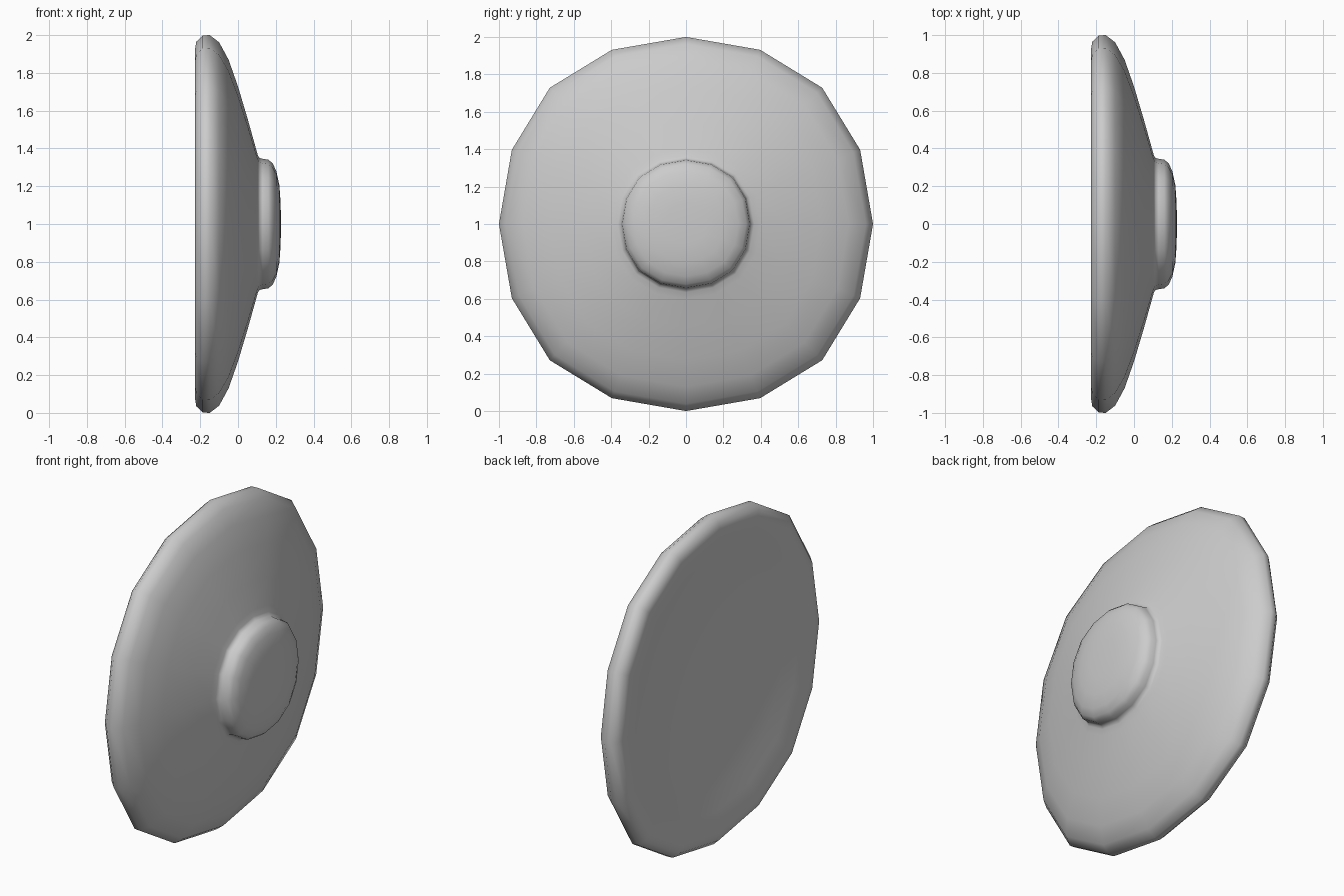
import bpy, bmesh, math

if "Cube" in bpy.data.objects:
    bpy.data.objects.remove(bpy.data.objects["Cube"])

SIDES = 16
# Profile (x along the axis, radius), from the dished back centre to the hub face
PROFILE = [
    (-0.140, 0.0), (-0.145, 0.20), (-0.158, 0.40), (-0.172, 0.55), (-0.190, 0.68),
    (-0.210, 0.79), (-0.224, 0.87), (-0.228, 0.92), (-0.221, 0.965), (-0.187, 0.998),
    (-0.150, 1.0), (-0.100, 0.962), (-0.050, 0.870), (0.0, 0.728), (0.053, 0.550),
    (0.095, 0.400), (0.105, 0.365), (0.113, 0.350), (0.130, 0.345),
    (0.160, 0.341), (0.183, 0.322), (0.203, 0.280), (0.219, 0.205),
    (0.226, 0.110), (0.227, 0.0),
]


def ring(bm, x, r):
    """Slightly squarish 16-sided ring around the x axis."""
    if r == 0:
        return [bm.verts.new((x, 0, 1))]
    verts = []
    for i in range(SIDES):
        a = 2 * math.pi * i / SIDES
        k = r * (1 + 0.03 * math.sin(2 * a) ** 2 - 0.003 * math.sin(4 * a) ** 2)
        a += 0.01 * math.sin(4 * a)
        verts.append(bm.verts.new((x, k * math.cos(a), 1 + k * math.sin(a))))
    return verts


def bridge(bm, a, b):
    for i in range(SIDES):
        j = (i + 1) % SIDES
        if len(a) == 1:
            bm.faces.new((a[0], b[i], b[j]))
        elif len(b) == 1:
            bm.faces.new((a[i], a[j], b[0]))
        else:
            bm.faces.new((a[i], a[j], b[j], b[i]))


# Dished disc with raised central hub
bm = bmesh.new()
rings = [ring(bm, x, r) for x, r in PROFILE]
for a, b in zip(rings, rings[1:]):
    bridge(bm, a, b)
bmesh.ops.recalc_face_normals(bm, faces=bm.faces[:])
for f in bm.faces:
    f.smooth = True
mesh = bpy.data.meshes.new("hubbed_disc")
bm.to_mesh(mesh)
bm.free()
bpy.context.collection.objects.link(bpy.data.objects.new("hubbed_disc", mesh))
